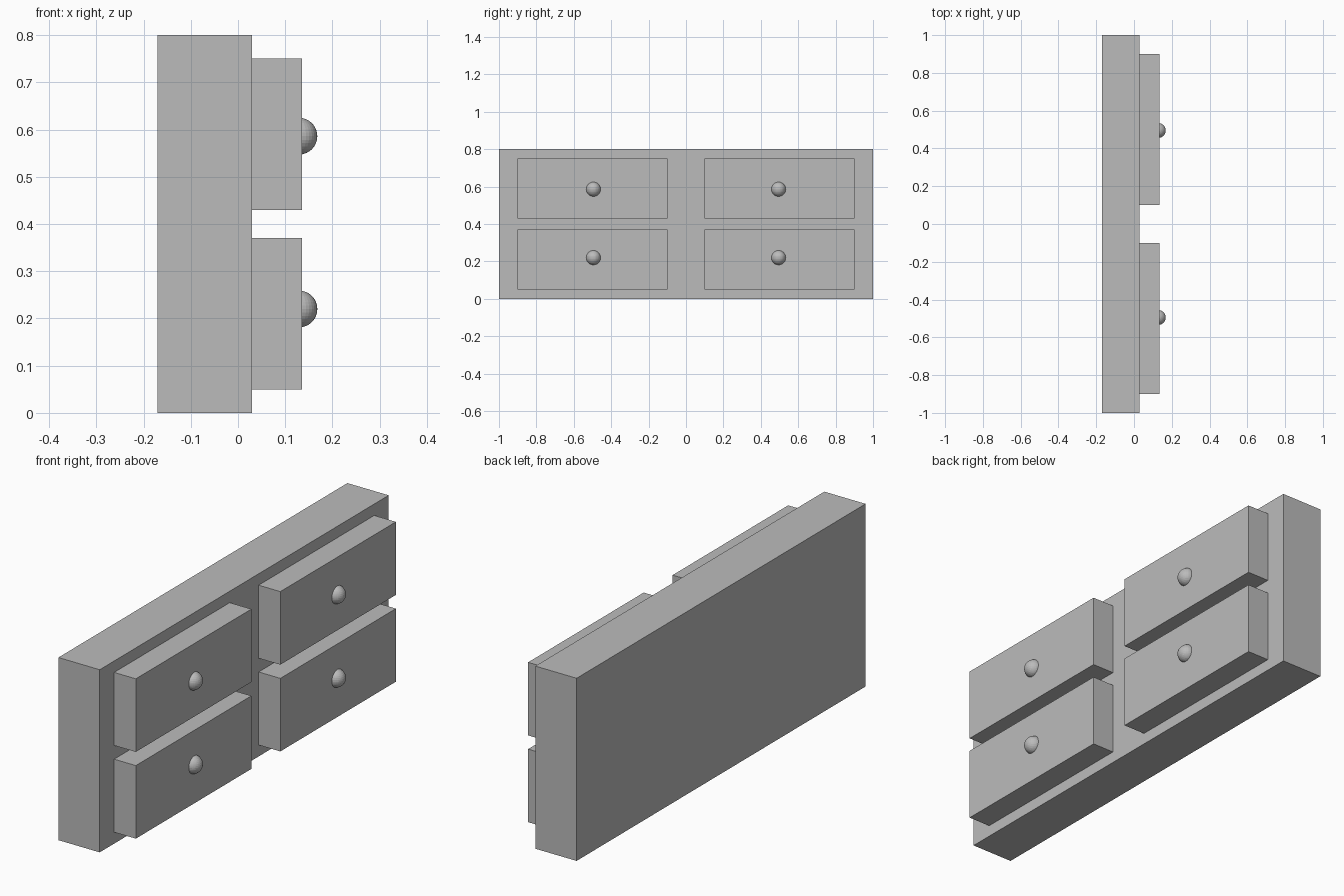
import bpy
from mathutils import Vector

cube = bpy.data.objects.get("Cube")
if cube:
    bpy.data.objects.remove(cube, do_unlink=True)

# Single plain finish
grey = bpy.data.materials.new("plain_grey")
grey.use_nodes = True
COLOUR = (0.5, 0.5, 0.5, 1)
grey.diffuse_color = COLOUR
grey.node_tree.nodes["Principled BSDF"].inputs["Base Color"].default_value = COLOUR


def box(name, low, high):
    low, high = Vector(low), Vector(high)
    bpy.ops.mesh.primitive_cube_add(size=1, location=(low + high) / 2)
    ob = bpy.context.object
    ob.name = name
    ob.scale = high - low
    bpy.ops.object.transform_apply(location=False, rotation=False, scale=True)
    ob.data.materials.append(grey)


def knob(name, location):
    bpy.ops.mesh.primitive_uv_sphere_add(segments=32, ring_count=16, radius=0.039, location=location)
    ob = bpy.context.object
    ob.name = name
    ob.data.materials.append(grey)


# Cabinet body
box("cabinet_body", (-0.17, -1, 0), (0.03, 1, 0.8))

# Four open drawers, each with a round knob
for row, bottom, knob_z in (("lower", 0.05, 0.22), ("upper", 0.43, 0.586)):
    for side, sign in (("near", -1), ("far", 1)):
        y = 0.5 * sign
        box(f"{row}_{side}_drawer", (-0.16, y - 0.4, bottom), (0.135, y + 0.4, bottom + 0.32))
        knob(f"{row}_{side}_knob", (0.129, 0.495 * sign, knob_z))
